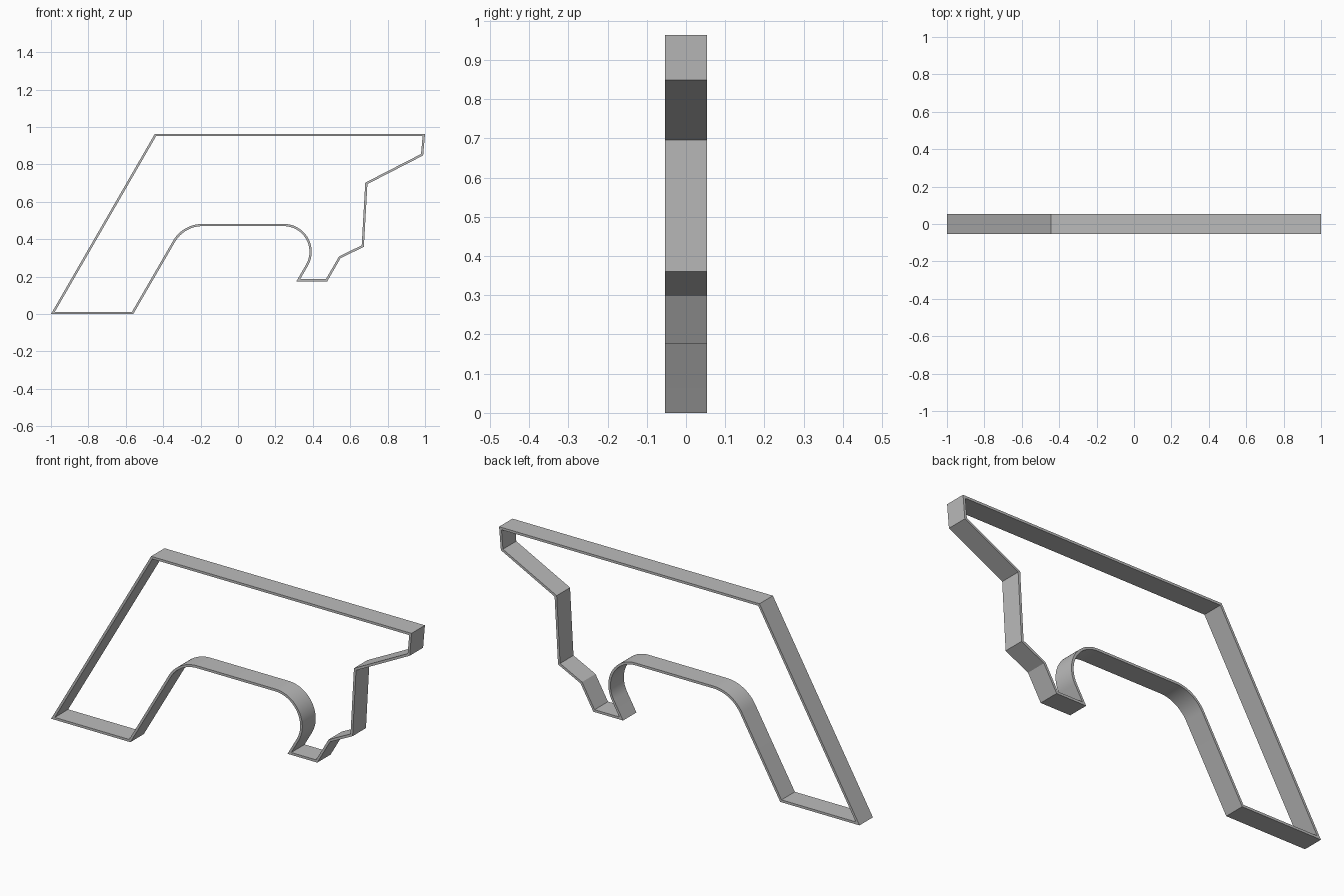
import bpy, bmesh, math
from mathutils import Vector

if "Cube" in bpy.data.objects:
    bpy.data.objects.remove(bpy.data.objects["Cube"])

WALL = 0.012      # wall thickness
HALF = 0.053      # half depth along y


def arc(cx, cz, r, a0, a1, n):
    """Points on an arc in the front plane, angles in degrees."""
    angles = [math.radians(a0 + (a1 - a0) * i / n) for i in range(n + 1)]
    return [(cx + r * math.cos(a), cz + r * math.sin(a)) for a in angles]


def inset(points, t):
    """Mitred inward offset of a counter-clockwise outline."""
    result = []
    for i, p in enumerate(points):
        d0 = (p - points[i - 1]).normalized()
        d1 = (points[(i + 1) % len(points)] - p).normalized()
        n0, n1 = Vector((-d0.y, d0.x)), Vector((-d1.y, d1.x))
        result.append(p + (n0 + n1) * t / (1 + n0.dot(n1)))
    return result


# Outer outline: slanted foot, rounded arch, short hook, stepped right side
outline = [(-1, 0), (-0.56, 0)]
outline += arc(-0.19, 0.30, 0.17, 150, 90, 12)
outline += arc(0.245, 0.333, 0.137, 90, -30, 24)
outline += [(0.312, 0.175), (0.477, 0.175), (0.548, 0.298), (0.673, 0.36),
            (0.692, 0.695), (0.99, 0.848), (1, 0.963), (-0.445, 0.963)]
outer = [Vector(p) for p in outline]
inner = inset(outer, WALL)

# Hollow band: four matching loops joined all the way round
bm = bmesh.new()
loops = [[bm.verts.new((p.x, y, p.y)) for p in pts]
         for pts, y in ((outer, -HALF), (outer, HALF), (inner, HALF), (inner, -HALF))]
count = len(outer)
for k in range(4):
    a, b = loops[k], loops[(k + 1) % 4]
    for i in range(count):
        j = (i + 1) % count
        bm.faces.new((a[i], a[j], b[j], b[i]))
bmesh.ops.recalc_face_normals(bm, faces=bm.faces)
mesh = bpy.data.meshes.new("outline_band")
bm.to_mesh(mesh)
bm.free()

grey = bpy.data.materials.new("plain grey")
grey.diffuse_color = (0.5, 0.5, 0.5, 1)
grey.use_nodes = True
grey.node_tree.nodes["Principled BSDF"].inputs["Base Color"].default_value = grey.diffuse_color
mesh.materials.append(grey)

band = bpy.data.objects.new("outline_band", mesh)
bpy.context.collection.objects.link(band)
bpy.context.view_layer.objects.active = band
band.select_set(True)
bpy.ops.object.shade_smooth_by_angle(angle=math.radians(20))
